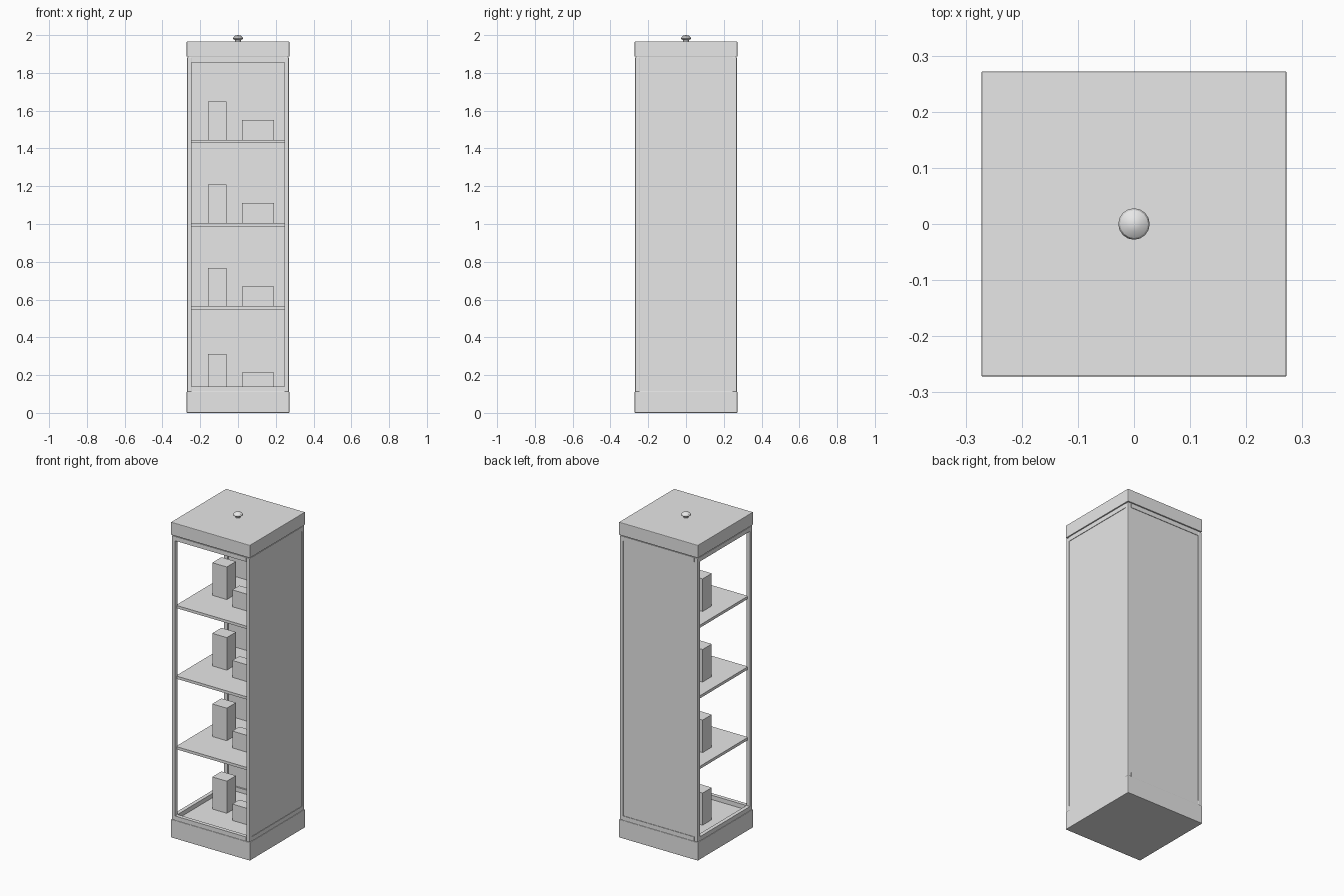
import bpy
import bmesh
import math

old = bpy.data.objects.get("Cube")
if old:
    bpy.data.objects.remove(old, do_unlink=True)

# One plain grey finish
grey = bpy.data.materials.new("plain_grey")
grey.use_nodes = True
grey.diffuse_color = (0.8, 0.8, 0.8, 1)
grey.node_tree.nodes["Principled BSDF"].inputs["Base Color"].default_value = (0.8, 0.8, 0.8, 1)


def add_object(name, bm):
    bmesh.ops.recalc_face_normals(bm, faces=bm.faces)
    mesh = bpy.data.meshes.new(name)
    bm.to_mesh(mesh)
    bm.free()
    mesh.materials.append(grey)
    obj = bpy.data.objects.new(name, mesh)
    bpy.context.collection.objects.link(obj)
    return obj


def box(name, x, y, z, bevel=0):
    """Box spanning the given (low, high) ranges."""
    bm = bmesh.new()
    bmesh.ops.create_cube(bm, size=1)
    for v in bm.verts:
        v.co = [lo + (c + 0.5) * (hi - lo) for c, (lo, hi) in zip(v.co, (x, y, z))]
    obj = add_object(name, bm)
    if bevel:
        mod = obj.modifiers.new("soft_edges", "BEVEL")
        mod.width = bevel
        mod.segments = 2
    return obj


half = 0.272         # plinth and cap half width
outer = 0.269        # frame outer face
inner = 0.245        # frame inner face
floor, ceiling = 0.113, 1.882
full = (-half, half)
span = (-inner, inner)

# Plinth and cap
box("plinth", full, full, (0, floor), 0.003)
box("cap", full, full, (1.886, 1.966), 0.003)
box("cap_neck", (-0.264, 0.264), (-0.264, 0.264), (ceiling - 0.002, 1.888))


def side(s):
    return (inner, outer) if s > 0 else (-outer, -inner)


# Corner posts
for sx, xn in ((-1, "right"), (1, "left")):
    for sy, yn in ((-1, "front"), (1, "back")):
        box(f"{yn}_{xn}_post", side(sx), side(sy), (floor, ceiling), 0.003)

# Rails joining the posts at floor and ceiling
for level, z in (("bottom", (floor, 0.14)), ("top", (1.855, ceiling))):
    for s, xn, yn in ((-1, "right", "front"), (1, "left", "back")):
        box(f"{level}_{yn}_rail", span, side(s), z)
        box(f"{level}_{xn}_rail", side(s), span, z)

# Solid panels closing the back and the left side
panel = (0.255, 0.266)
box("back_panel", span, panel, (floor, ceiling))
box("left_panel", panel, span, (floor, ceiling))

# Shelves, with a tall box and a wide box on every level
levels = [floor - 0.003, 0.565, 1.005, 1.445]
for i, z in enumerate(levels):
    if i:
        box(f"shelf_{i}", (-0.252, 0.252), (-0.252, 0.256), (z - 0.017, z))
    box(f"tall_box_{i}", (-0.16, -0.06), (-0.025, 0.065), (z, z + 0.203))
    box(f"wide_box_{i}", (0.02, 0.19), (-0.085, -0.015), (z, z + 0.105))

# Turned knob on the cap
bm = bmesh.new()
profile = [(0, 1.964), (0.014, 1.964), (0.016, 1.974), (0.028, 1.981),
           (0.025, 1.989), (0.013, 1.998), (0, 2.0)]
verts = [bm.verts.new((r, 0, z)) for r, z in profile]
edges = [bm.edges.new(pair) for pair in zip(verts, verts[1:])]
bmesh.ops.spin(bm, geom=verts + edges, cent=(0, 0, 0), axis=(0, 0, 1),
               angle=math.tau, steps=16)
bmesh.ops.remove_doubles(bm, verts=bm.verts, dist=0.0005)
knob = add_object("knob", bm)
bpy.ops.object.select_all(action="DESELECT")
knob.select_set(True)
bpy.context.view_layer.objects.active = knob
bpy.ops.object.shade_smooth_by_angle(angle=math.radians(30))
